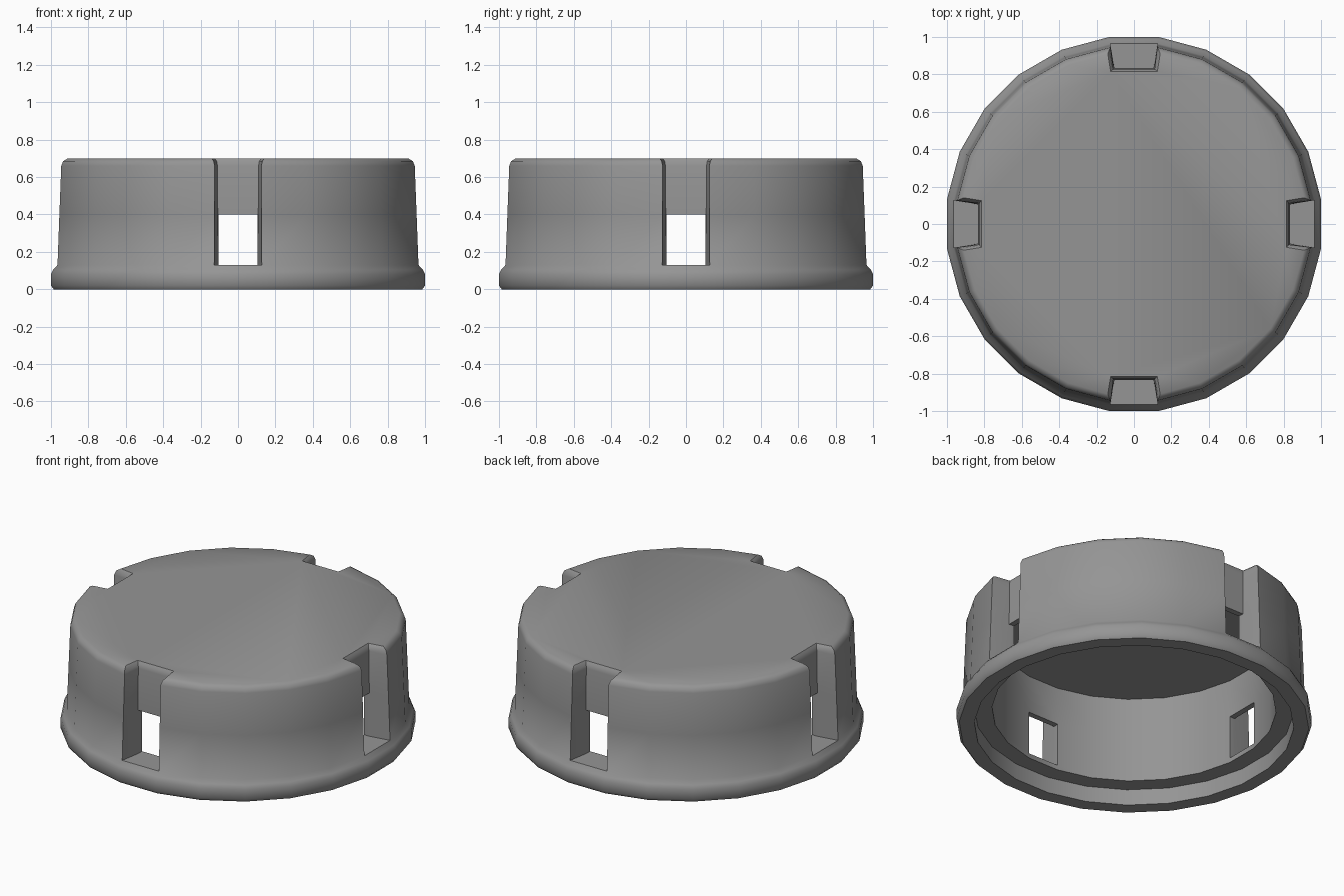
import bpy, bmesh, math
from mathutils import Matrix, Vector

cube = bpy.data.objects.get("Cube")
if cube:
    bpy.data.objects.remove(cube)

SIDES = 24
HALF = math.pi / SIDES          # flats face the four axes
STEP = SIDES // 4               # one notch per quarter turn

grey = bpy.data.materials.new("grey plastic")
grey.use_nodes = True
grey.diffuse_color = (0.3, 0.3, 0.3, 1)
grey.node_tree.nodes["Principled BSDF"].inputs["Base Color"].default_value = grey.diffuse_color

bm = bmesh.new()


def ring(r, z):
    """Polygon of SIDES corners, r measured to the flats."""
    rad = r / math.cos(HALF)
    return [bm.verts.new((rad * math.cos((2 * i + 1) * HALF),
                          rad * math.sin((2 * i + 1) * HALF), z)) for i in range(SIDES)]


def bridge(a, b, skip=()):
    n = len(a)
    for i in range(n):
        if i not in skip:
            j = (i + 1) % n
            bm.faces.new((a[i], a[j], b[j], b[i]))


def notch_corners(depth, width, z):
    """Two back corners of each notch, just before ring index k * STEP."""
    pairs = []
    for k in range(4):
        turn = Matrix.Rotation(k * math.pi / 2, 3, 'Z')
        pairs.append([bm.verts.new(turn @ Vector((depth, s * width, z))) for s in (-1, 1)])
    return pairs


def notched(r, depth, width, z, widen=0.0, base=None):
    """Outline of the body with four notches; returns the loop and corner pairs."""
    outer = base or ring(r, z)
    if widen:
        for k in range(4):      # round the mouth edges outwards
            turn = Matrix.Rotation(k * math.pi / 2, 3, 'Z')
            for idx, s in ((k * STEP - 1, -1), (k * STEP, 1)):
                outer[idx].co += turn @ Vector((-widen * 0.13, s * widen, 0))
    pairs = notch_corners(depth, width, z)
    loop = []
    for k in range(4):
        loop += pairs[k] + outer[k * STEP:(k + 1) * STEP]
    return loop, pairs


# Flange: inner step, underside, rounded rim
flange = [ring(r, z) for r, z in ((0.80, 0.10), (0.90, 0.10), (0.90, 0), (0.985, 0),
                                  (1.0, 0.02), (1.0, 0.08), (0.988, 0.105), (0.965, 0.13))]
for a, b in zip(flange, flange[1:]):
    bridge(a, b)

# Body wall with notches and rounded top edge
foot, sill = notched(0.965, 0.835, 0.105, 0.13, base=flange[-1])
mid, lintel = notched(0.955, 0.835, 0.108, 0.40)
levels = [foot, mid]
for r, depth, width, z, widen in ((0.945, 0.83, 0.110, 0.66, 0.0),
                                  (0.936, 0.825, 0.114, 0.685, 0.007),
                                  (0.912, 0.815, 0.125, 0.70, 0.02)):
    levels.append(notched(r, depth, width, z, widen)[0])
back_walls = [k * (STEP + 2) for k in range(4)]
for i, (a, b) in enumerate(zip(levels, levels[1:])):
    bridge(a, b, back_walls if i == 0 else ())
bm.faces.new(levels[-1])

# Cavity wall and ceiling
openings = [k * STEP - 1 if k else SIDES - 1 for k in range(4)]
low, high, roof = ring(0.80, 0.13), ring(0.80, 0.40), ring(0.80, 0.635)
bridge(flange[0], low)
bridge(low, high, openings)
bridge(high, roof)
bm.faces.new(roof)

# Notch floors and window frames through the thin wall
for k in range(4):
    l, r = k * STEP - 1, k * STEP
    (s0, s1), (t0, t1) = sill[k], lintel[k]
    bm.faces.new((flange[-1][l], flange[-1][r], s1, s0))
    bm.faces.new((s0, s1, low[r], low[l]))
    bm.faces.new((t0, t1, high[r], high[l]))
    bm.faces.new((s0, t0, high[l], low[l]))
    bm.faces.new((s1, t1, high[r], low[r]))

bmesh.ops.recalc_face_normals(bm, faces=bm.faces)
mesh = bpy.data.meshes.new("round_cap")
bm.to_mesh(mesh)
bm.free()
cap = bpy.data.objects.new("round_cap", mesh)
mesh.materials.append(grey)
bpy.context.collection.objects.link(cap)

bpy.ops.object.select_all(action='DESELECT')
cap.select_set(True)
bpy.context.view_layer.objects.active = cap
bpy.ops.object.shade_smooth_by_angle(angle=math.radians(42))
